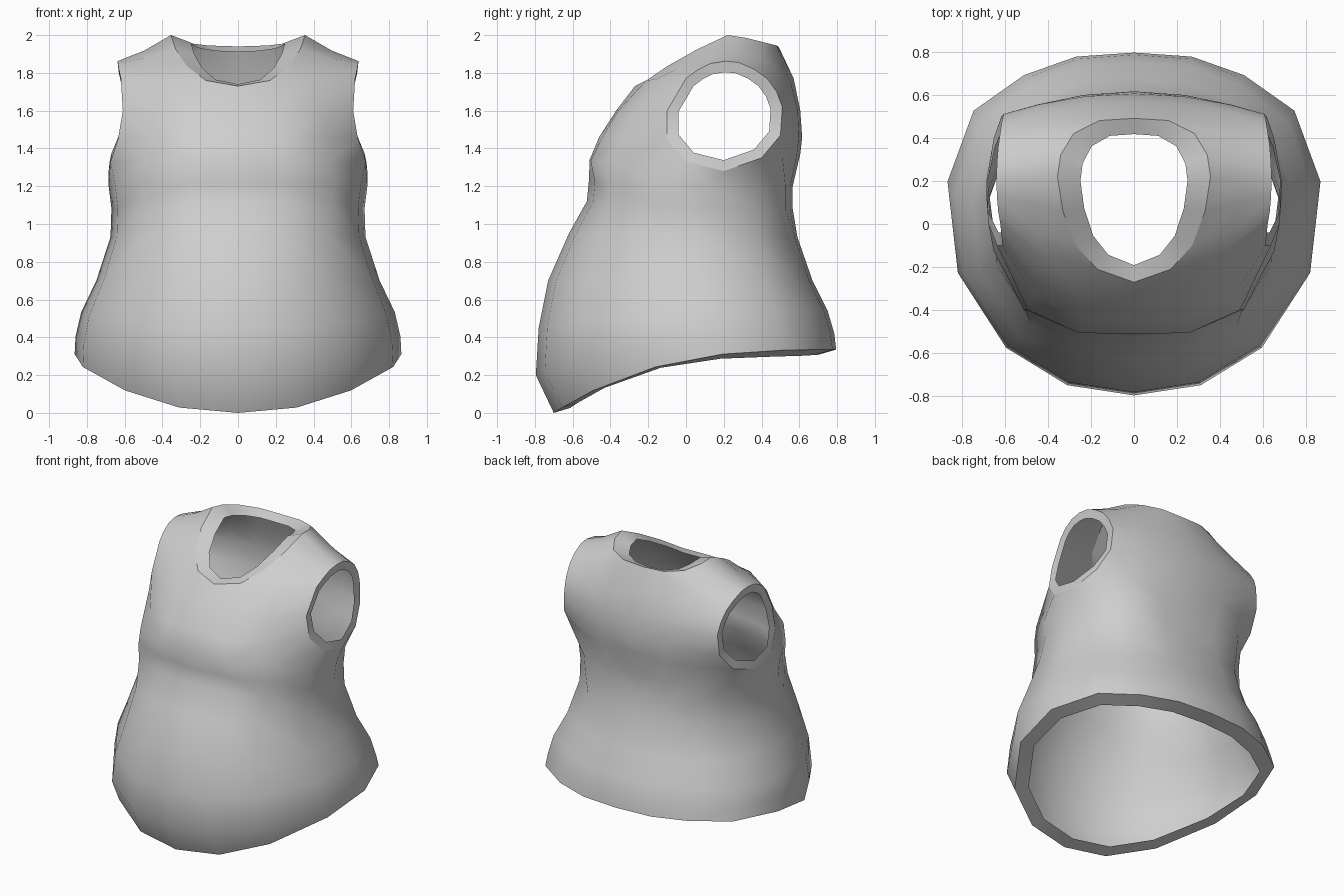
import bpy, bmesh, math
from mathutils import Vector

cube = bpy.data.objects.get("Cube")
if cube:
    bpy.data.objects.remove(cube)

HEM_WIDTH = 0.095
bm = bmesh.new()


def strip(a, b):
    """Quads between two rows of points on one half, with their mirror images."""
    for i in range(len(a) - 1):
        quad = [a[i], a[i + 1], b[i + 1], b[i]]
        for side in (1, -1):
            bm.faces.new([bm.verts.new((p[0] * side, p[1], p[2])) for p in quad])


def row(start, end, stops, power):
    """Points from start to end, bowed in y round the chest and sagging a little in z."""
    return [Vector((start[0] + (end[0] - start[0]) * t,
                    start[1] + (end[1] - start[1]) * t ** power,
                    start[2] + (end[2] - start[2]) * t ** .75)) for t in stops]


WIDE = (0, .38, .73, 1)
NARROW = (0, .5, 1)

# Half outline of the body, back centre to front centre, as unit x and y
outline = [(0, 1), (.31, .975), (.59, .86), (.86, .64), (1, .2),
           (.95, -.28), (.69, -.72), (.36, -.94), (0, -1)]

# Skirt and waist rings: half width, front y, back y, front z, back z, corner fullness
rings = [(.865, -.70, .795, 0, .335, 1), (.86, -.795, .785, .2, .42, 1),
         (.83, -.78, .75, .45, .54, 1), (.75, -.73, .67, .7, .7, 1),
         (.675, -.62, .59, .95, .93, 1.03), (.67, -.525, .565, 1.12, 1.08, 1.08),
         (.685, -.515, .565, 1.22, 1.2, 1.08)]
body = []
for w, yf, yb, zf, zb, full in rings:
    ring = []
    for i, (x, n) in enumerate(outline):
        k = full if i in (2, 6) else 1
        ring.append(Vector((x * w * k, (yf + yb) / 2 + n * k * (yb - yf) / 2,
                            zb + (zf - zb) * ((1 - n) / 2) ** 2.9)))
    body.append(ring)

# Chest ring, which also forms the bottom of the armhole
chest_front = row((0, -.51, 1.34), (.675, 0, 1.33), WIDE, 4.8)
chest_back = row((0, .605, 1.37), (.65, .4, 1.35), WIDE, 2.5)
body.append(chest_back + [Vector((.685, .2, 1.28))] + chest_front[::-1])
for low, high in zip(body, body[1:]):
    strip(low, high)

# Shoulder seam shared by both panels
seam = row((.355, .22, 2), (.638, .21, 1.862), NARROW, 1)


def panel(chest, rows, collar, neck_rows, power):
    """Chest rows, then narrower rows that run beside the neck up to the seam."""
    last = chest
    for start, end in rows:
        new = row(start, end, WIDE, power)
        strip(last, new)
        last = new
    sides = [row(a, b, NARROW, p) for a, b, p in neck_rows]
    strip(last, [Vector(collar)] + sides[0])
    for low, high in zip(sides, sides[1:] + [seam]):
        strip(low, high)


# Front panel
panel(chest_front,
      [((0, -.46, 1.46), (.635, -.1, 1.45)), ((0, -.37, 1.6), (.61, -.1, 1.6))],
      (0, -.27, 1.73),
      [((.17, -.21, 1.76), (.62, 0, 1.77), 2),
       ((.27, -.1, 1.835), (.63, .06, 1.815), 1.5),
       ((.33, .06, 1.925), (.636, .13, 1.85), 1)], 3.3)

# Back panel
panel(chest_back,
      [((0, .615, 1.46), (.615, .5, 1.47)), ((0, .605, 1.6), (.605, .51, 1.62)),
       ((0, .57, 1.77), (.612, .48, 1.7))],
      (0, .49, 1.94),
      [((.16, .48, 1.945), (.62, .43, 1.77), 1.5),
       ((.28, .42, 1.96), (.63, .36, 1.82), 1.2),
       ((.34, .32, 1.985), (.636, .28, 1.855), 1)], 2)

# Weld the cloth and face it outwards
bmesh.ops.remove_doubles(bm, verts=bm.verts, dist=.001)
bmesh.ops.recalc_face_normals(bm, faces=bm.faces)
middle = Vector((0, .1, 1))
if sum(f.normal.dot(f.calc_center_median() - middle) for f in bm.faces) < 0:
    bmesh.ops.reverse_faces(bm, faces=bm.faces)
bm.normal_update()


def lip_point(v):
    """Inner edge of the turned-in lip at the hem, collar and armholes."""
    x, y, z = v.co
    if z < 1:
        return v.co - v.normal * HEM_WIDTH - Vector((0, 0, .015))
    if abs(x) < .4:
        return Vector((x * .7, .125 + (y - .125) * .8, z + .01 - .185 * (z - 1.73)))
    return Vector((x * .99, .2 + (y - .2) * .8, 1.57 + (z - 1.57) * .8))


# Lips round every opening, with crisp borders
rim_edges = [e for e in bm.edges if e.is_boundary]
spots = {v: lip_point(v) for e in rim_edges for v in e.verts}
lip = {v: bm.verts.new(co) for v, co in spots.items()}
for e in rim_edges:
    loop = e.link_loops[0]
    a, b = loop.vert, loop.link_loop_next.vert
    bm.faces.new([b, a, lip[a], lip[b]])
    e.smooth = False

mesh = bpy.data.meshes.new("sleeveless_top")
bm.to_mesh(mesh)
bm.free()
top = bpy.data.objects.new("sleeveless_top", mesh)
bpy.context.collection.objects.link(top)

# Plain grey cloth
cloth = bpy.data.materials.new("grey_cloth")
cloth.use_nodes = True
grey = (.62, .62, .62, 1)
cloth.diffuse_color = grey
cloth.node_tree.nodes["Principled BSDF"].inputs["Base Color"].default_value = grey
mesh.materials.append(cloth)

# Smooth cloth with crisp rims
bpy.ops.object.select_all(action='DESELECT')
top.select_set(True)
bpy.context.view_layer.objects.active = top
bpy.ops.object.shade_smooth_by_angle(angle=math.radians(50), keep_sharp_edges=True)
